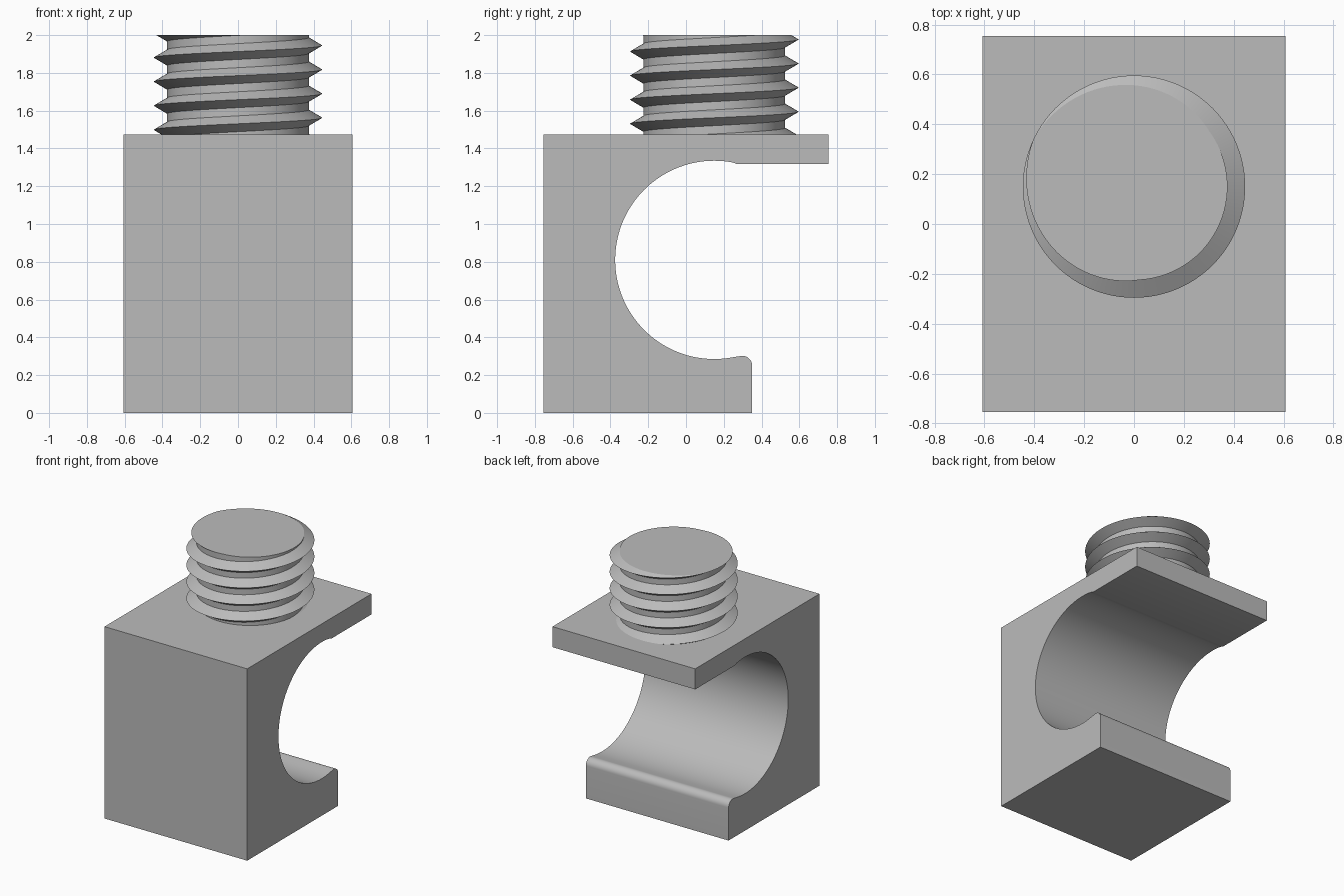
import bpy, bmesh
from math import sin, cos, pi, radians

cube = bpy.data.objects.get("Cube")
if cube:
    bpy.data.objects.remove(cube, do_unlink=True)

grey = bpy.data.materials.new("plain grey")
grey.use_nodes = True
colour = (0.5, 0.5, 0.5, 1)
grey.diffuse_color = colour
grey.node_tree.nodes["Principled BSDF"].inputs["Base Color"].default_value = colour


def finish(name, bm):
    """Turn a bmesh into a smooth-shaded object with sharp edges kept."""
    bmesh.ops.recalc_face_normals(bm, faces=bm.faces)
    mesh = bpy.data.meshes.new(name)
    bm.to_mesh(mesh)
    bm.free()
    mesh.materials.append(grey)
    ob = bpy.data.objects.new(name, mesh)
    bpy.context.collection.objects.link(ob)
    bpy.ops.object.select_all(action='DESELECT')
    bpy.context.view_layer.objects.active = ob
    ob.select_set(True)
    bpy.ops.object.shade_smooth_by_angle(angle=radians(30))
    return ob


def arc(cy, cz, r, start, end, steps):
    angles = [radians(start + (end - start) * i / steps) for i in range(steps + 1)]
    return [(cy + r * cos(a), cz + r * sin(a)) for a in angles]


# Hook block: side profile (y, z) with a round open throat, extruded across x
HALF_X, HALF_Y, BLOCK_TOP = 0.607, 0.755, 1.475
profile = [(-HALF_Y, 0), (-HALF_Y, BLOCK_TOP), (HALF_Y, BLOCK_TOP),
           (HALF_Y, 1.317), (0.27, 1.317)]
profile += arc(0.15, 0.81, 0.525, 79, 281, 72)      # throat
profile += arc(0.298, 0.25, 0.052, 105, 0, 12)      # rounded lip
profile += [(0.35, 0)]

bm = bmesh.new()
side = bm.faces.new([bm.verts.new((-HALF_X, y, z)) for y, z in profile])
moved = bmesh.ops.extrude_face_region(bm, geom=[side], use_keep_orig=True)["geom"]
bmesh.ops.translate(bm, vec=(2 * HALF_X, 0, 0),
                    verts=[v for v in moved if isinstance(v, bmesh.types.BMVert)])
finish("hook_block", bm)

# Threaded stud: V-shaped helix joined turn to turn by the root band
AXIS_Y, ROOT, CREST = 0.15, 0.375, 0.446
PITCH, HALF_V, STEPS, TURNS = 0.1275, 0.042, 96, 9
START_Z = 1.945 - 5 * PITCH

bm = bmesh.new()
rings = []
for i in range(STEPS * TURNS + 1):
    a = 2 * pi * i / STEPS
    z = START_Z + PITCH * i / STEPS
    rings.append([bm.verts.new((r * cos(a), AXIS_Y + r * sin(a), z + dz))
                  for r, dz in ((ROOT, -HALF_V), (CREST, 0), (ROOT, HALF_V))])
for i in range(len(rings) - 1):
    p, q = rings[i], rings[i + 1]
    for j in (0, 1):
        bm.faces.new((p[j], q[j], q[j + 1], p[j + 1]))
    if i + 1 + STEPS < len(rings):
        bm.faces.new((p[2], q[2], rings[i + 1 + STEPS][0], rings[i + STEPS][0]))

# Trim the stud flat at both ends and cap it
for height, up in ((2.0, 1), (BLOCK_TOP - 0.03, -1)):
    cut = bmesh.ops.bisect_plane(
        bm, geom=bm.verts[:] + bm.edges[:] + bm.faces[:], dist=1e-6,
        plane_co=(0, 0, height), plane_no=(0, 0, up), clear_outer=True)["geom_cut"]
    rim = [e for e in cut if isinstance(e, bmesh.types.BMEdge)]
    bmesh.ops.edgeloop_fill(bm, edges=rim)
finish("threaded_stud", bm)
